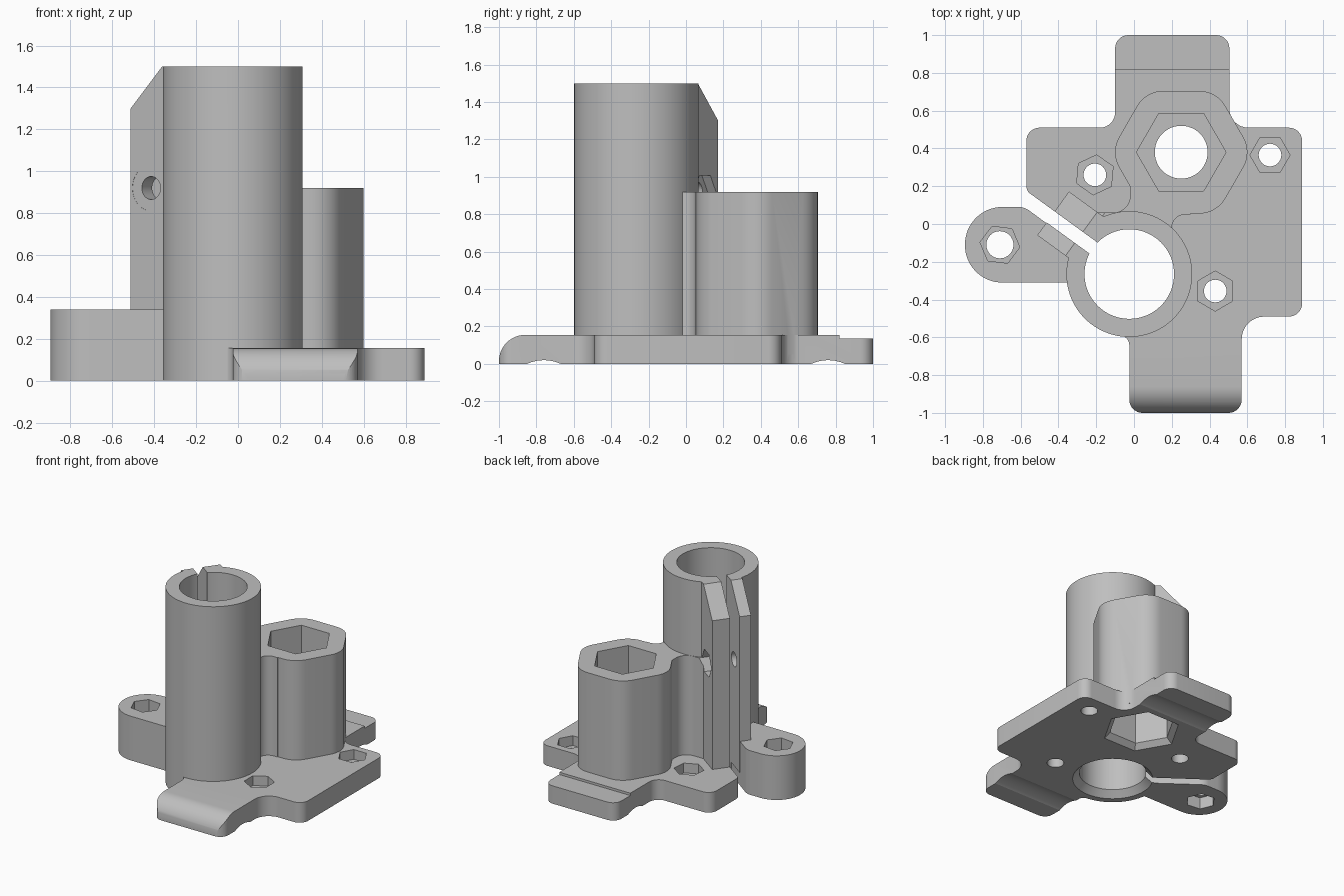
import bpy, bmesh
from math import cos, sin, pi, radians, tan
from mathutils import Matrix, Vector

old = bpy.data.objects.get("Cube")
if old:
    bpy.data.objects.remove(old, do_unlink=True)

grey = bpy.data.materials.new("grey_plastic")
grey.use_nodes = True
colour = (0.52, 0.52, 0.52, 1)
grey.diffuse_color = colour
for node in grey.node_tree.nodes:
    if node.type == 'BSDF_PRINCIPLED':
        node.inputs["Base Color"].default_value = colour
        node.inputs["Roughness"].default_value = 0.6

# Frames: upright, sideways (profile in y-z, extruded along x), and the clamp slot
UP = Matrix.Identity(4)
SIDE = Matrix(((0, 0, 1, 0), (1, 0, 0, 0), (0, 1, 0, 0), (0, 0, 0, 1)))
TUBE = (-0.025, -0.265)
POST = (0.25, 0.38)
SLOT = Matrix.Translation((*TUBE, 0)) @ Matrix.Rotation(radians(54), 4, 'Z')
CLAMP = SLOT @ SIDE


def ngon(centre, r, n=72, turn=0):
    return [(centre[0] + r * cos(2 * pi * i / n + radians(turn)),
             centre[1] + r * sin(2 * pi * i / n + radians(turn))) for i in range(n)]


def rounded(corners, steps=8):
    """Outline from (x, y, radius) corners; works for convex and concave ones."""
    out = []
    for i, (x, y, r) in enumerate(corners):
        p = Vector((x, y))
        if r == 0:
            out.append((x, y))
            continue
        a = (Vector(corners[i - 1][:2]) - p).normalized()
        b = (Vector(corners[(i + 1) % len(corners)][:2]) - p).normalized()
        half = a.angle(b) / 2
        centre = p + (a + b).normalized() * (r / sin(half))
        start = p + a * (r / tan(half)) - centre
        end = p + b * (r / tan(half)) - centre
        sweep = start.angle(end)
        for k in range(steps + 1):
            t = k / steps
            q = (start * sin((1 - t) * sweep) + end * sin(t * sweep)) / sin(sweep)
            out.append(tuple(centre + q))
    return out


def prism(name, pts, low, high, frame=UP, top=None):
    bm = bmesh.new()
    lower = [bm.verts.new(frame @ Vector((x, y, low))) for x, y in pts]
    upper = [bm.verts.new(frame @ Vector((x, y, high))) for x, y in (top or pts)]
    bm.faces.new(lower)
    bm.faces.new(upper)
    for i in range(len(pts)):
        j = (i + 1) % len(pts)
        bm.faces.new((lower[i], lower[j], upper[j], upper[i]))
    bmesh.ops.recalc_face_normals(bm, faces=bm.faces)
    mesh = bpy.data.meshes.new(name)
    bm.to_mesh(mesh)
    bm.free()
    mesh.materials.append(grey)
    obj = bpy.data.objects.new(name, mesh)
    bpy.context.collection.objects.link(obj)
    return obj


def combine(target, tool, operation):
    mod = target.modifiers.new("join", 'BOOLEAN')
    mod.operation = operation
    mod.solver = 'EXACT'
    mod.object = tool
    bpy.context.view_layer.objects.active = target
    bpy.ops.object.modifier_apply(modifier=mod.name)
    bpy.data.objects.remove(tool, do_unlink=True)


def add(*args, **kw):
    combine(body, prism(*args, **kw), 'UNION')


def cut(*args, **kw):
    combine(body, prism("cutter", *args, **kw), 'DIFFERENCE')


# Base plate
body = prism("clamp_bracket", rounded([
    (-0.10, 1.0, 0.07), (0.505, 1.0, 0.07), (0.505, 0.51, 0.1), (0.89, 0.51, 0.07),
    (0.89, -0.49, 0.07), (0.57, -0.49, 0.12), (0.57, -1.0, 0.07), (-0.025, -1.0, 0.07),
    (-0.025, -0.6, 0.05), (-0.12, -0.58, 0), (-0.12, -0.3, 0), (-0.10, -0.17, 0),
    (-0.57, 0.172, 0.06), (-0.57, 0.51, 0.07), (-0.10, 0.51, 0.08)]), 0, 0.155)

# Plate ends: rolled front lip, lowered back step, shallow grooves underneath
lip = [(-0.86 - 0.14 * cos(a * pi / 24), 0.015 + 0.14 * sin(a * pi / 24)) for a in range(13)]
cut([(-1.1, 0.015)] + lip + [(-0.86, 0.3), (-1.1, 0.3)], -0.2, 0.7, SIDE)
cut([(-0.2, 0.82), (0.7, 0.82), (0.7, 1.1), (-0.2, 1.1)], 0.137, 0.3)
for y in (-0.76, 0.76):
    cut(ngon((y, -0.1925), 0.2125), -0.3, 0.8, SIDE)

# Hexagonal post and the web joining it to the tube
add("post", rounded([(x, y, 0.16) for x, y in ngon(POST, 0.375, 6)]), 0.05, 0.92)
add("web", rounded([
    (-0.02, 0.24, 0), (-0.02, 0.06, 0.09), (-0.19, 0.06, 0), (-0.1, -0.05, 0),
    (0.2, -0.07, 0), (0.2, 0.05, 0.07), (0.3, 0.05, 0), (0.3, 0.24, 0)]), 0.05, 0.92)

# Tube, side arm and the two clamp ears
add("tube", ngon(TUBE, 0.333, 96), 0, 1.5)
add("arm", rounded([
    (-0.895, 0.09, 0.198), (-0.58, 0.09, 0.1), (-0.2, -0.19, 0),
    (-0.2, -0.31, 0), (-0.895, -0.31, 0.198)], 16), 0, 0.34)
ear = [(0.26, 0.1), (0.515, 0.1), (0.515, 1.3), (0.33, 1.5), (0.26, 1.5)]
add("upper_ear", ear, 0.0, 0.166, CLAMP)
add("lower_ear", ear, -0.12, -0.01, CLAMP)

# Tube bore with a bevelled mouth, and the clamp slot
cut(ngon(TUBE, 0.237, 96), -0.1, 1.6)
cut(ngon(TUBE, 0.285, 96), -0.001, 0.05, top=ngon(TUBE, 0.235, 96))
cut([(-0.036, 0.1), (0.036, 0.1), (0.036, 1.2), (-0.036, 1.2)], -0.1, 1.6, SLOT)

# Cross bolt through the ears: hole, nut pocket, head recess
bolt = (0.395, 0.92)
cut(ngon(bolt, 0.055, 32), -0.2, 0.2, CLAMP)
cut(ngon(bolt, 0.1, 6), 0.11, 0.24, CLAMP)
cut(ngon(bolt, 0.11, 32), -0.28, -0.119, CLAMP)

# Post: hexagonal pockets from both ends with a round hole between
cut(ngon(POST, 0.237, 6), 0.46, 1.0)
cut(ngon(POST, 0.237, 6), -0.1, 0.38)
cut(ngon(POST, 0.28, 6), -0.001, 0.04, top=ngon(POST, 0.236, 6))
cut(ngon(POST, 0.14, 48), 0.2, 0.6)

# Screw holes with hexagonal nut pockets
for centre, turn, floor in (((-0.207, 0.26), 25, 0.08), ((0.72, 0.365), 0, 0.08),
                            ((0.43, -0.355), 30, 0.08), ((-0.71, -0.11), -7, 0.25)):
    cut(ngon(centre, 0.06 if floor < 0.2 else 0.072, 32), -0.1, 0.5)
    cut(ngon(centre, 0.106, 6, turn), floor, 0.5)
cut(ngon((-0.71, -0.11), 0.106, 6, -7), -0.1, 0.09)

# Smooth round walls, keep edges sharp
bpy.ops.object.select_all(action='DESELECT')
body.select_set(True)
bpy.context.view_layer.objects.active = body
bpy.ops.object.shade_smooth_by_angle(angle=radians(25))
